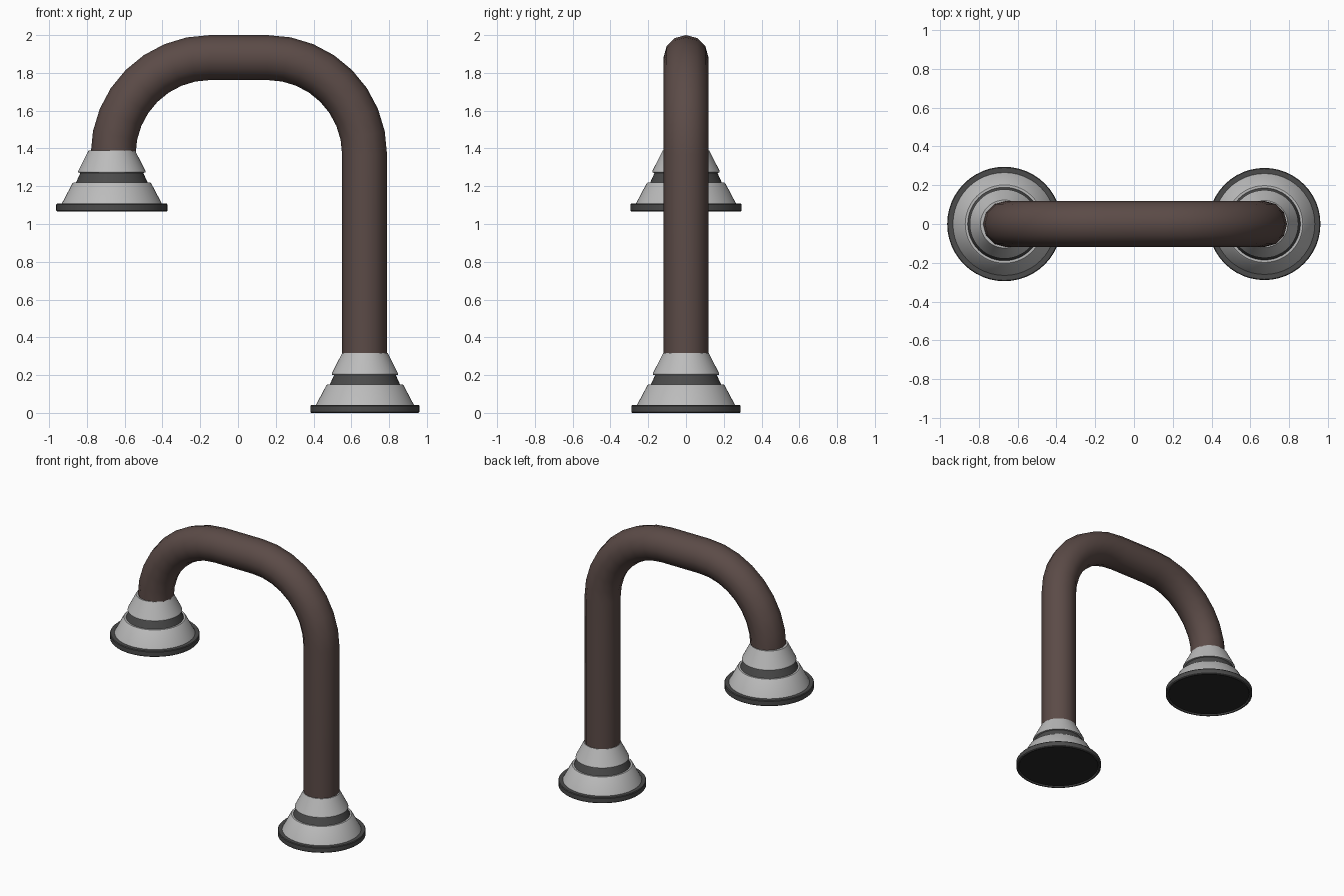
import bpy, bmesh
from math import sin, cos, pi, radians

if "Cube" in bpy.data.objects:
    bpy.data.objects.remove(bpy.data.objects["Cube"])


def material(name, rgb):
    m = bpy.data.materials.new(name)
    m.diffuse_color = (*rgb, 1)
    m.use_nodes = True
    m.node_tree.nodes["Principled BSDF"].inputs["Base Color"].default_value = m.diffuse_color
    return m


BROWN = material("brown_pipe", (0.105, 0.07, 0.063))
LIGHT = material("light_metal", (0.5, 0.5, 0.5))
DARK = material("dark_rubber", (0.07, 0.07, 0.07))
BLACK = material("black_underside", (0.02, 0.02, 0.02))


def skin(name, rings, mat, angle, caps=False):
    """Join rings of points with quads into one smooth-shaded object."""
    bm = bmesh.new()
    loops = [[bm.verts.new(p) for p in ring] for ring in rings]
    n = len(loops[0])
    for a, b in zip(loops, loops[1:]):
        for i in range(n):
            j = (i + 1) % n
            bm.faces.new((a[i], a[j], b[j], b[i]))
    if caps:
        bm.faces.new(loops[0][::-1])
        bm.faces.new(loops[-1])
    bmesh.ops.recalc_face_normals(bm, faces=bm.faces)
    me = bpy.data.meshes.new(name)
    bm.to_mesh(me)
    bm.free()
    me.materials.append(mat)
    ob = bpy.data.objects.new(name, me)
    bpy.context.collection.objects.link(ob)
    bpy.ops.object.select_all(action='DESELECT')
    ob.select_set(True)
    bpy.context.view_layer.objects.active = ob
    bpy.ops.object.shade_smooth_by_angle(angle=radians(angle))
    return ob


def lathe(name, profile, mat, x, z, s, sides=48):
    rings = [[(x + s * r * cos(2 * pi * i / sides), s * r * sin(2 * pi * i / sides), z + s * h)
              for i in range(sides)] for r, h in profile]
    return skin(name, rings, mat, 25, caps=True)


# Stepped bell foot, built from stacked turned parts
def foot(side, x, z, s):
    lathe(side + "_foot_rim", [(0.27, 0.012), (0.275, 0), (0.284, 0), (0.289, 0.005),
                               (0.289, 0.036), (0.285, 0.041), (0.25, 0.041)], DARK, x, z, s)
    lathe(side + "_foot_underside", [(0.27, 0.008), (0.27, 0.02)], BLACK, x, z, s)
    lathe(side + "_foot_lower_cone", [(0.25, 0.036), (0.26, 0.041), (0.205, 0.145),
                                      (0.198, 0.151), (0.17, 0.151)], LIGHT, x, z, s)
    lathe(side + "_foot_band", [(0.187, 0.148), (0.161, 0.205)], DARK, x, z, s)
    lathe(side + "_foot_upper_cone", [(0.155, 0.2), (0.175, 0.202), (0.175, 0.21),
                                      (0.121, 0.316), (0.1, 0.316)], LIGHT, x, z, s)


foot("right", 0.672, 0, 1.0)
foot("left", -0.668, 1.066, 1.02)

# Bent pipe: centre line with two quarter bends, each of eight segments
BEND, TOP, R = 0.513, 1.881, 0.119
path = [(-0.661, 1.34, 0)]
path += [(-0.148 - BEND * cos(a), TOP - BEND + BEND * sin(a), a)
         for a in (pi / 2 * k / 8 for k in range(9))]
path += [(0.157 + BEND * sin(a), TOP - BEND + BEND * cos(a), pi / 2 + a)
         for a in (pi / 2 * k / 8 for k in range(9))]
path += [(0.67, 0.28, pi)]

# Twelve-sided cross-section swept along the path, facing out of the bend
pipe_rings = []
for x, z, a in path:
    pipe_rings.append([(x - R * cos(t) * cos(a), R * sin(t), z + R * cos(t) * sin(a))
                       for t in (2 * pi * i / 12 for i in range(12))])
skin("bent_pipe", pipe_rings, BROWN, 40, caps=True)
